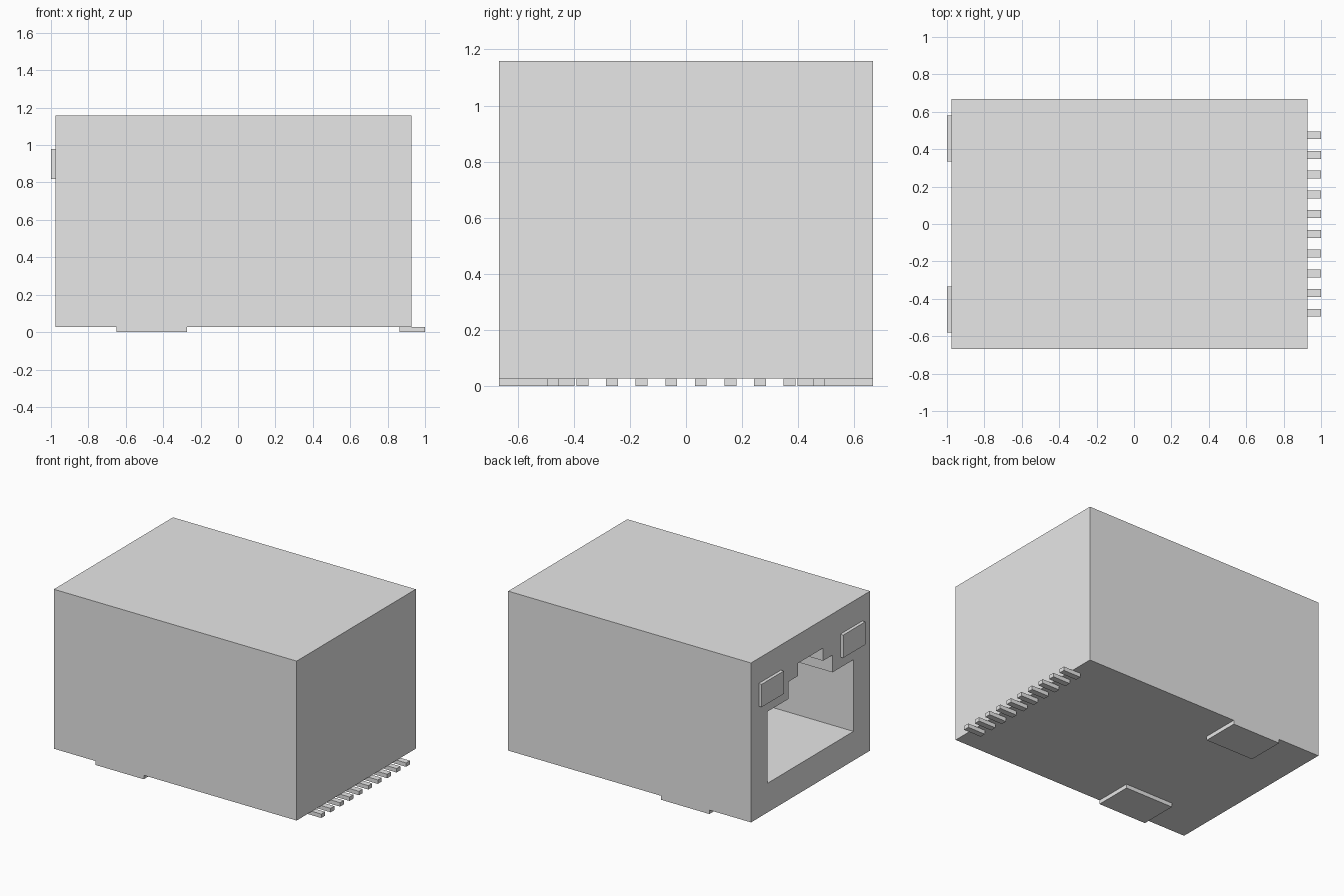
import bpy
import bmesh

cube = bpy.data.objects.get("Cube")
if cube:
    bpy.data.objects.remove(cube, do_unlink=True)

grey = bpy.data.materials.new("light_grey")
grey.use_nodes = True
colour = (0.8, 0.8, 0.8, 1)
grey.diffuse_color = colour
grey.node_tree.nodes["Principled BSDF"].inputs["Base Color"].default_value = colour


def add_mesh(name, bm):
    bmesh.ops.recalc_face_normals(bm, faces=bm.faces)
    mesh = bpy.data.meshes.new(name)
    bm.to_mesh(mesh)
    bm.free()
    mesh.materials.append(grey)
    obj = bpy.data.objects.new(name, mesh)
    bpy.context.scene.collection.objects.link(obj)
    return obj


def box(name, xs, ys, zs):
    bm = bmesh.new()
    bmesh.ops.create_cube(bm, size=1)
    for v in bm.verts:
        v.co = [sum(r) / 2 + c * (r[1] - r[0]) for c, r in zip(v.co, (xs, ys, zs))]
    return add_mesh(name, bm)


def prism(name, profile, x0, x1):
    """Extrude a (y, z) outline along x."""
    bm = bmesh.new()
    face = bm.faces.new([bm.verts.new((x0, y, z)) for y, z in profile])
    new = bmesh.ops.extrude_face_region(bm, geom=[face])["geom"]
    verts = [g for g in new if isinstance(g, bmesh.types.BMVert)]
    bmesh.ops.translate(bm, vec=(x1 - x0, 0, 0), verts=verts)
    return add_mesh(name, bm)


FACE, BACK = -0.977, 0.927
HALF, BASE, TOP = 0.667, 0.028, 1.158

# Housing with a stepped plug socket in its -x end
housing = box("housing", (FACE, BACK), (-HALF, HALF), (BASE, TOP))
half = [(0.48, 0.235), (0.48, 0.743), (0.245, 0.743),
        (0.245, 0.865), (0.14, 0.865), (0.14, 0.955)]
socket = prism("socket_cutter", half + [(-y, z) for y, z in reversed(half)],
               FACE - 0.1, FACE + 1.15)
socket.hide_render = True
cut = housing.modifiers.new("socket", "BOOLEAN")
cut.operation = "DIFFERENCE"
cut.solver = "EXACT"
cut.object = socket
bpy.context.view_layer.update()
graph = bpy.context.evaluated_depsgraph_get()
housing_mesh = bpy.data.meshes.new_from_object(housing.evaluated_get(graph))
housing.modifiers.clear()
housing.data = housing_mesh
bpy.data.objects.remove(socket, do_unlink=True)

# Indicator lamps and solder tabs, one on each side
for side, s in (("left", 1), ("right", -1)):
    box(side + "_lamp", (-1, FACE), sorted((s * 0.333, s * 0.58)), (0.818, 0.98))
    box(side + "_solder_tab", (-0.65, -0.272), sorted((s * 0.398, s * HALF)), (0, BASE))

# Row of contact pins
for i in range(10):
    y = (i - 4.5) * 0.1055
    box(f"pin_{i + 1}", (0.863, 1), (y - 0.021, y + 0.021), (0, BASE))
